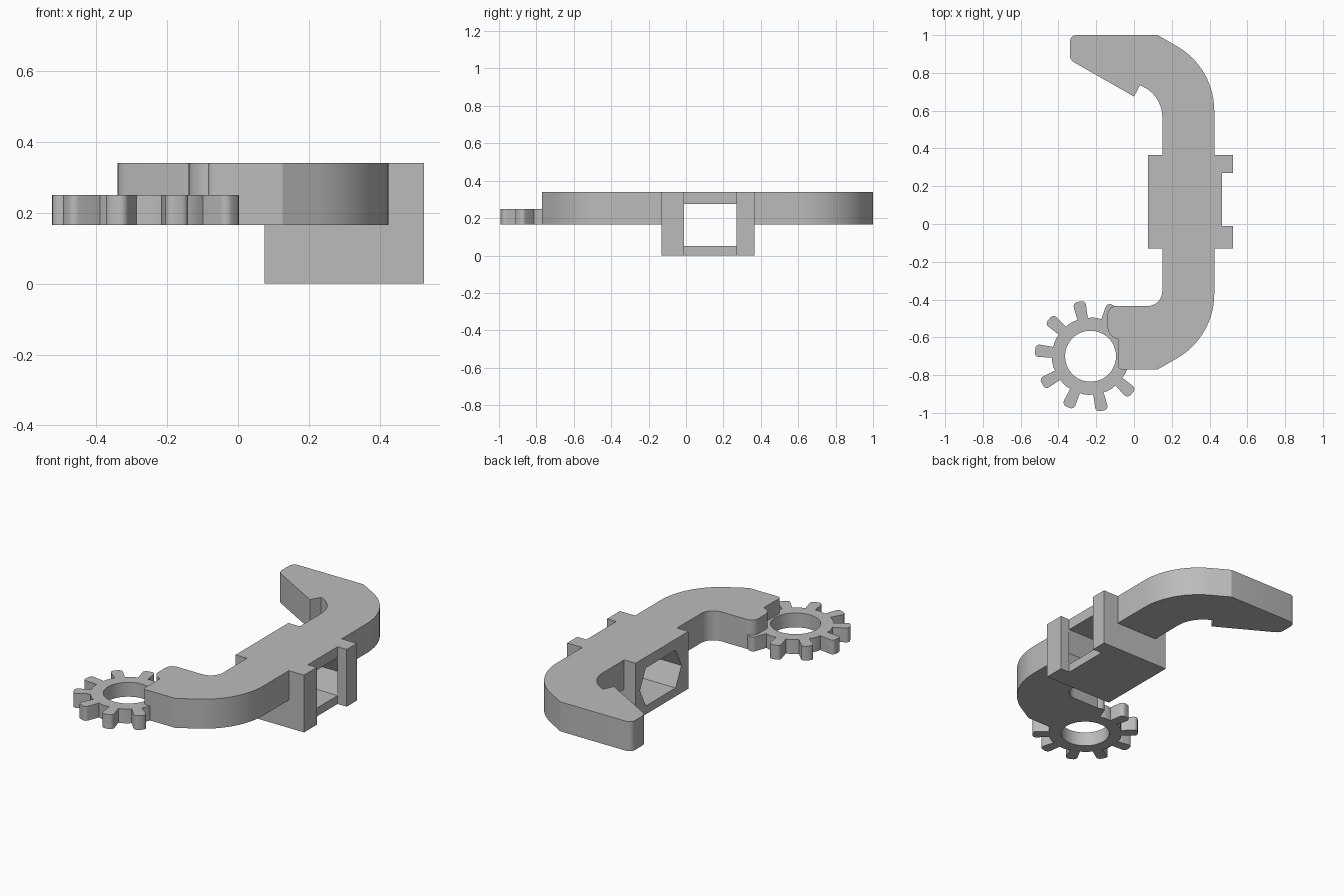
import bpy, bmesh
from math import cos, sin, radians, tau

default = bpy.data.objects.get("Cube")
if default:
    bpy.data.objects.remove(default, do_unlink=True)

grey = bpy.data.materials.new("plain grey")
grey.use_nodes = True
colour = (0.5, 0.5, 0.5, 1)
grey.diffuse_color = colour
grey.node_tree.nodes["Principled BSDF"].inputs["Base Color"].default_value = colour


def arc(cx, cy, r, a0, a1, n):
    """Points on an arc from angle a0 to a1, in degrees."""
    angles = [radians(a0 + (a1 - a0) * i / n) for i in range(n + 1)]
    return [(cx + r * cos(a), cy + r * sin(a)) for a in angles]


def prism(name, outline, low, high, place=lambda u, v, w: (u, v, w)):
    """Extrude an outline between two levels."""
    bm = bmesh.new()
    face = bm.faces.new([bm.verts.new(place(u, v, low)) for u, v in outline])
    top = bmesh.ops.extrude_face_region(bm, geom=[face])["geom"]
    for i in top:
        if isinstance(i, bmesh.types.BMVert):
            start, end = place(0, 0, low), place(0, 0, high)
            for k in range(3):
                i.co[k] += end[k] - start[k]
    bmesh.ops.recalc_face_normals(bm, faces=bm.faces[:])
    mesh = bpy.data.meshes.new(name)
    bm.to_mesh(mesh)
    bm.free()
    mesh.materials.append(grey)
    ob = bpy.data.objects.new(name, mesh)
    bpy.context.collection.objects.link(ob)
    return ob


def combine(target, tool, operation):
    """Apply a boolean and remove the tool."""
    bpy.context.view_layer.objects.active = target
    mod = target.modifiers.new(operation, "BOOLEAN")
    mod.operation, mod.object, mod.solver = operation, tool, "EXACT"
    bpy.ops.object.modifier_apply(modifier=mod.name)
    bpy.data.objects.remove(tool, do_unlink=True)


def smooth(ob):
    bpy.ops.object.select_all(action="DESELECT")
    ob.select_set(True)
    bpy.context.view_layer.objects.active = ob
    bpy.ops.object.shade_smooth_by_angle(angle=radians(25))


# Curved arm: hook, inner side, gear seat, then outer side
base, top = 0.165, 0.34
outline = (
    arc(-0.305, 0.965, 0.035, 90, 180, 4)
    + arc(-0.295, 0.895, 0.045, 180, 240, 4)
    + [(0, 0.675)]
    + arc(-0.03, 0.565, 0.18, 70, 0, 12)
    + arc(0.07, -0.355, 0.08, 0, -90, 8)
    + arc(-0.095, -0.48, 0.045, 90, 180, 5)
    + arc(-0.075, -0.545, 0.065, 180, 262, 6)
    + arc(-0.065, -0.75, 0.02, 180, 270, 4)
    + [(0.125, -0.77)]
    + arc(0.032, -0.37, 0.393, -60, 0, 14)
    + arc(0.032, 0.6, 0.393, 0, 60, 14)
    + [(0.125, 1)]
)
arm = prism("curved_arm", outline, base, top)

# Mounting block with two prongs on its outer side
y0, y1 = -0.01, 0.27
block = prism("mounting_block", [
    (0.075, -0.13), (0.525, -0.13), (0.525, y0), (0.465, y0),
    (0.465, y1), (0.525, y1), (0.525, 0.365), (0.075, 0.365)], 0, top)
combine(arm, block, "UNION")

# Six-sided tunnel through the block, partly behind the prongs
z0, z1, bulge = 0.05, 0.275, 0.055
middle = (z0 + z1) / 2
tunnel = prism("tunnel_cutter", [
    (y0, z0), (y1, z0), (y1 + bulge, middle),
    (y1, z1), (y0, z1), (y0 - bulge, middle)],
    0, 0.465, lambda u, v, w: (w, u, v))
combine(arm, tunnel, "DIFFERENCE")
smooth(arm)

# Gear with ten rounded teeth
gx, gy, teeth = -0.23, -0.7, 10
root, tip, half = 0.205, 0.295, 0.033
rim = []
for i in range(teeth):
    a = radians(102) + tau * i / teeth
    tooth = [(root - 0.004, -half * 0.85), (tip - 0.022, -half)]
    tooth += arc(tip - 0.022, -half + 0.022, 0.022, -90, 0, 4)[1:]
    tooth += [(u, -v) for u, v in reversed(tooth)]
    rim += [(gx + u * cos(a) - v * sin(a), gy + u * sin(a) + v * cos(a)) for u, v in tooth]
    rim += arc(gx, gy, root, 102 + 360 * i / teeth + 14, 102 + 360 * i / teeth + 22, 2)
gear = prism("gear", rim, base, 0.25)
bore = prism("bore_cutter", arc(gx, gy, 0.135, 0, 352.5, 47), 0.1, 0.3)
combine(gear, bore, "DIFFERENCE")
smooth(gear)
